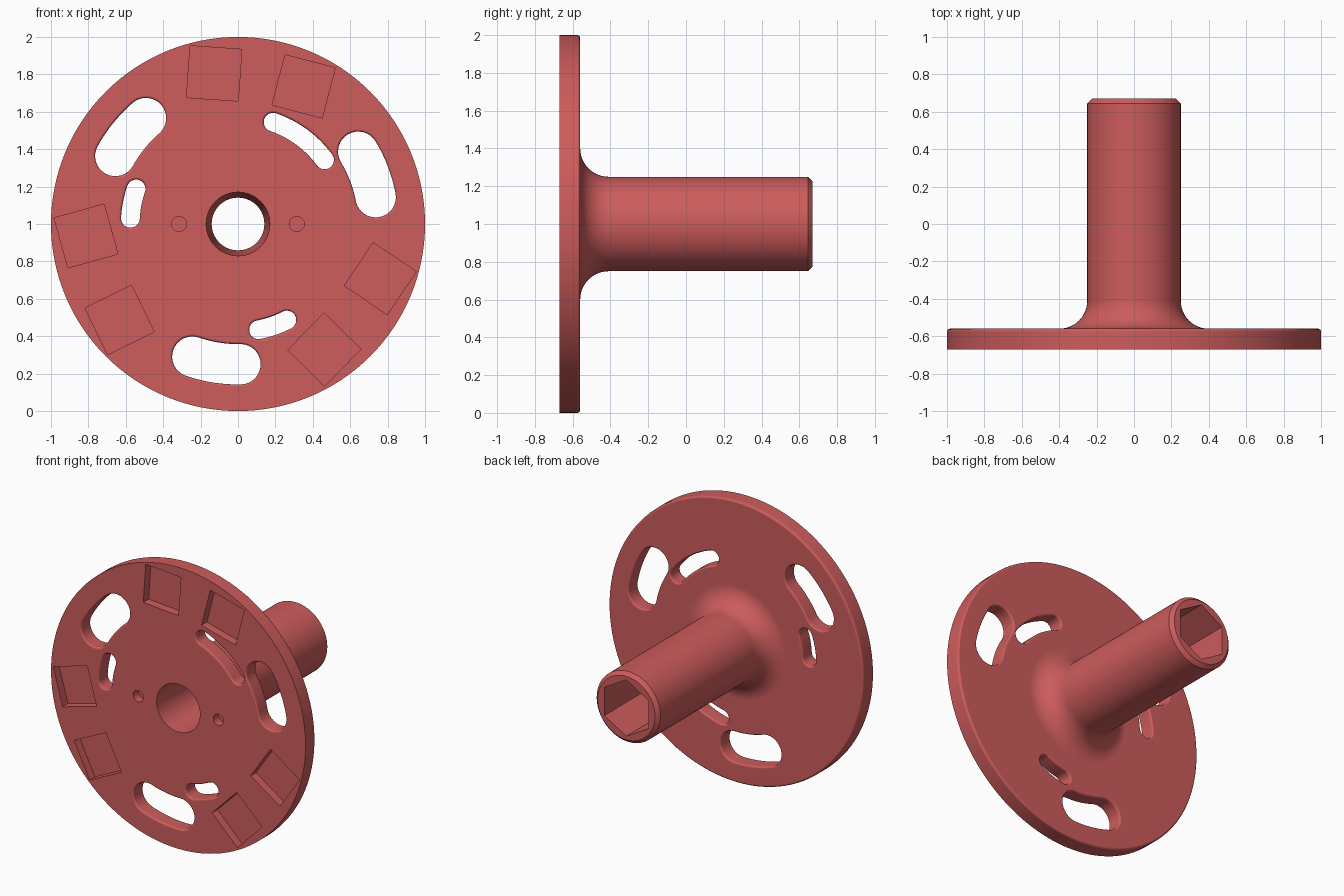
import bpy, bmesh, math
from mathutils import Vector

if "Cube" in bpy.data.objects:
    bpy.data.objects.remove(bpy.data.objects["Cube"])

FRONT, BACK, END = -0.67, -0.56, 0.67   # y of plate front, plate back, shaft end
CZ = 1.0                                # height of the axis

red = bpy.data.materials.new("soft_red")
red.diffuse_color = (0.61, 0.107, 0.107, 1)
red.use_nodes = True
red.node_tree.nodes["Principled BSDF"].inputs["Base Color"].default_value = red.diffuse_color


def loft(name, rings):
    """Skin a list of (y, [(x, z), ...]) outlines, capped at both ends."""
    bm = bmesh.new()
    loops = [[bm.verts.new((x, y, z + CZ)) for x, z in pts] for y, pts in rings]
    n = len(loops[0])
    for a, b in zip(loops, loops[1:]):
        for i in range(n):
            bm.faces.new((a[i], a[(i + 1) % n], b[(i + 1) % n], b[i]))
    bm.faces.new(loops[0])
    bm.faces.new(loops[-1])
    bmesh.ops.recalc_face_normals(bm, faces=bm.faces)
    me = bpy.data.meshes.new(name)
    bm.to_mesh(me)
    bm.free()
    me.materials.append(red)
    ob = bpy.data.objects.new(name, me)
    bpy.context.collection.objects.link(ob)
    return ob


def circle(r, n, cx=0.0, cz=0.0, turn=0.0):
    return [(cx + r * math.cos(turn + 2 * math.pi * i / n),
             cz + r * math.sin(turn + 2 * math.pi * i / n)) for i in range(n)]


def slot_outline(radius, a0, a1, w):
    """Curved slot with round ends, following an arc about the axis."""
    a0, a1 = math.radians(a0), math.radians(a1)
    pts = []
    for i in range(13):                          # outer side
        a = a0 + (a1 - a0) * i / 12
        pts.append(((radius + w) * math.cos(a), (radius + w) * math.sin(a)))
    for i in range(1, 16):                       # far end
        t = a1 + math.pi * i / 16
        pts.append((radius * math.cos(a1) + w * math.cos(t),
                    radius * math.sin(a1) + w * math.sin(t)))
    for i in range(13):                          # inner side
        a = a1 + (a0 - a1) * i / 12
        pts.append(((radius - w) * math.cos(a), (radius - w) * math.sin(a)))
    for i in range(1, 16):                       # near end
        t = a0 + math.pi + math.pi * i / 16
        pts.append((radius * math.cos(a0) + w * math.cos(t),
                    radius * math.sin(a0) + w * math.sin(t)))
    return pts


def slot_cutter(radius, a0, a1, w, f=0.013):
    """Slot flared at both faces so its rims come out rounded."""
    steps = [(f * (1 - math.cos(k * math.pi / 8)), f * (1 - math.sin(k * math.pi / 8)))
             for k in range(5)]
    prof = [(FRONT - 0.05, f)] + [(FRONT + t, o) for t, o in steps]
    prof += [(BACK - t, o) for t, o in reversed(steps)] + [(BACK + 0.05, f)]
    return loft("slot_cutter", [(y, slot_outline(radius, a0, a1, w + o)) for y, o in prof])


# Round plate, filleted neck and chamfered shaft as one turned profile
profile = [(FRONT, 1.0)]
profile += [(BACK - 0.015 * (1 - math.sin(a)), 1 - 0.015 * (1 - math.cos(a)))
            for a in (k * math.pi / 8 for k in range(5))]
profile += [(BACK + 0.15 * (1 - math.cos(a)), 0.40 - 0.15 * math.sin(a))
            for a in (k * math.pi / 24 for k in range(13))]
profile += [(END - 0.025, 0.25), (END, 0.225)]
body = loft("flanged_shaft", [(y, circle(r, 128)) for y, r in profile])

# Tapered bore from the front, hexagonal socket from the back
cutters = [
    loft("bore_cutter", [(FRONT - 0.05, circle(0.172, 64)), (0.22, circle(0.14, 64))]),
    loft("hex_cutter", [(0.2, circle(0.2, 6, turn=math.pi / 2)),
                        (END + 0.1, circle(0.2, 6, turn=math.pi / 2))]),
]

# Two small blind holes beside the bore
for side in (-1, 1):
    cutters.append(loft("pin_hole_cutter", [(y, circle(0.04, 32, cx=side * 0.315))
                                            for y in (FRONT - 0.05, FRONT + 0.06)]))

# Three large slots, three small slots and three pairs of square pockets
small_spans = [(36.5, 71), (161, 177), (281, 297)]
for i in range(3):
    cutters.append(slot_cutter(0.75, 11 + 120 * i, 31 + 120 * i, 0.108))
    cutters.append(slot_cutter(0.576, *small_spans[i], 0.05))
    for place, tilt in ((99, -4), (64.5, -14.5)):
        a = math.radians(place + 120 * i)
        t = math.radians(tilt + 120 * i + 45)
        sq = circle(0.277 / math.sqrt(2), 4, 0.815 * math.cos(a), 0.815 * math.sin(a), t)
        cutters.append(loft("pocket_cutter", [(FRONT - 0.05, sq), (FRONT + 0.06, sq)]))

# Cut everything out of the body
bpy.context.view_layer.objects.active = body
body.select_set(True)
for c in cutters:
    c.hide_render = True
    m = body.modifiers.new("cut", 'BOOLEAN')
    m.operation = 'DIFFERENCE'
    m.solver = 'EXACT'
    m.object = c
    bpy.ops.object.modifier_apply(modifier=m.name)
    bpy.data.objects.remove(c, do_unlink=True)

# Smooth the curved surfaces, keep the cut edges crisp
bpy.ops.object.shade_smooth_by_angle(angle=math.radians(32))
wn = body.modifiers.new("even_shading", 'WEIGHTED_NORMAL')
wn.keep_sharp = True
